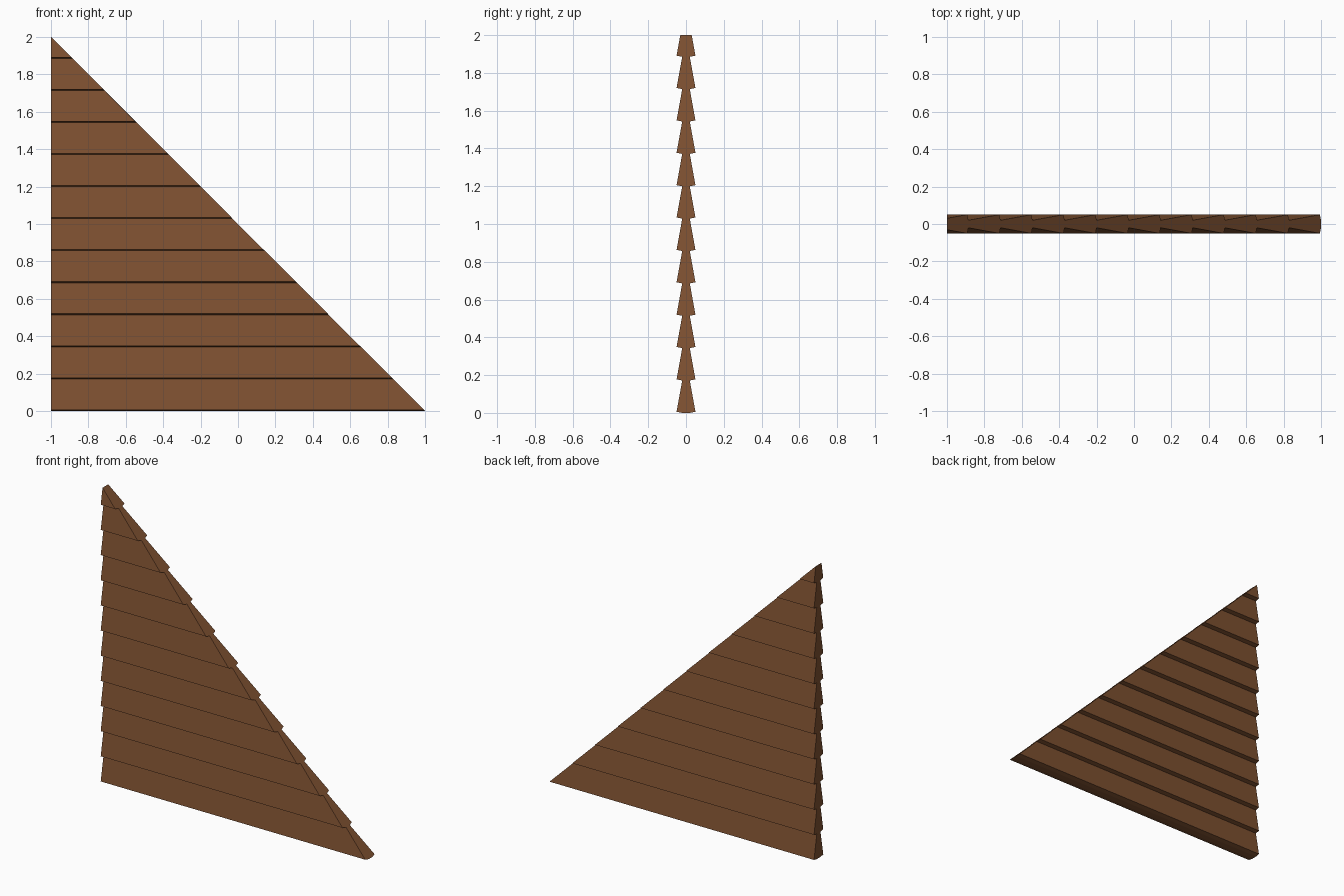
import bpy, bmesh

if "Cube" in bpy.data.objects:
    bpy.data.objects.remove(bpy.data.objects["Cube"])

PITCH = 0.1714   # height of one siding board
OUT, INN = 0.05, 0.02   # half thickness at board bottom / top
LIP = 0.006      # rise of the tilted underside
ROWS = 12
TOP = 2.0

# Sawtooth half profile (y, z) of the overlapping boards
half = []
for i in range(ROWS):
    z = i * PITCH
    half += [(INN, z), (OUT, z + LIP)]
z0 = (ROWS - 1) * PITCH + LIP
half.append((OUT - (OUT - INN) * (TOP - z0) / (PITCH - LIP), TOP))
profile = half + [(-y, z) for y, z in reversed(half)]

# Extrude along x, the right end follows the roof slope x = 1 - z
bm = bmesh.new()
left = [bm.verts.new((-1, y, z)) for y, z in profile]
right = [bm.verts.new((1 - z, y, z)) for y, z in profile]
n = len(profile)
bm.faces.new(left)
bm.faces.new(right[::-1])
for i in range(n):
    j = (i + 1) % n
    bm.faces.new((left[i], right[i], right[j], left[j]))

# Boards meet in a point-edge at the apex
bmesh.ops.remove_doubles(bm, verts=bm.verts, dist=1e-5)
bmesh.ops.triangulate(bm, faces=[f for f in bm.faces if len(f.verts) > 4])
bmesh.ops.recalc_face_normals(bm, faces=bm.faces)
mesh = bpy.data.meshes.new("gable_siding")
bm.to_mesh(mesh)
bm.free()
wall = bpy.data.objects.new("gable_siding", mesh)
bpy.context.collection.objects.link(wall)

# Brown wood
mat = bpy.data.materials.new("brown_wood")
mat.diffuse_color = (0.205, 0.08, 0.03, 1)
mat.use_nodes = True
mat.node_tree.nodes["Principled BSDF"].inputs["Base Color"].default_value = mat.diffuse_color
mesh.materials.append(mat)
